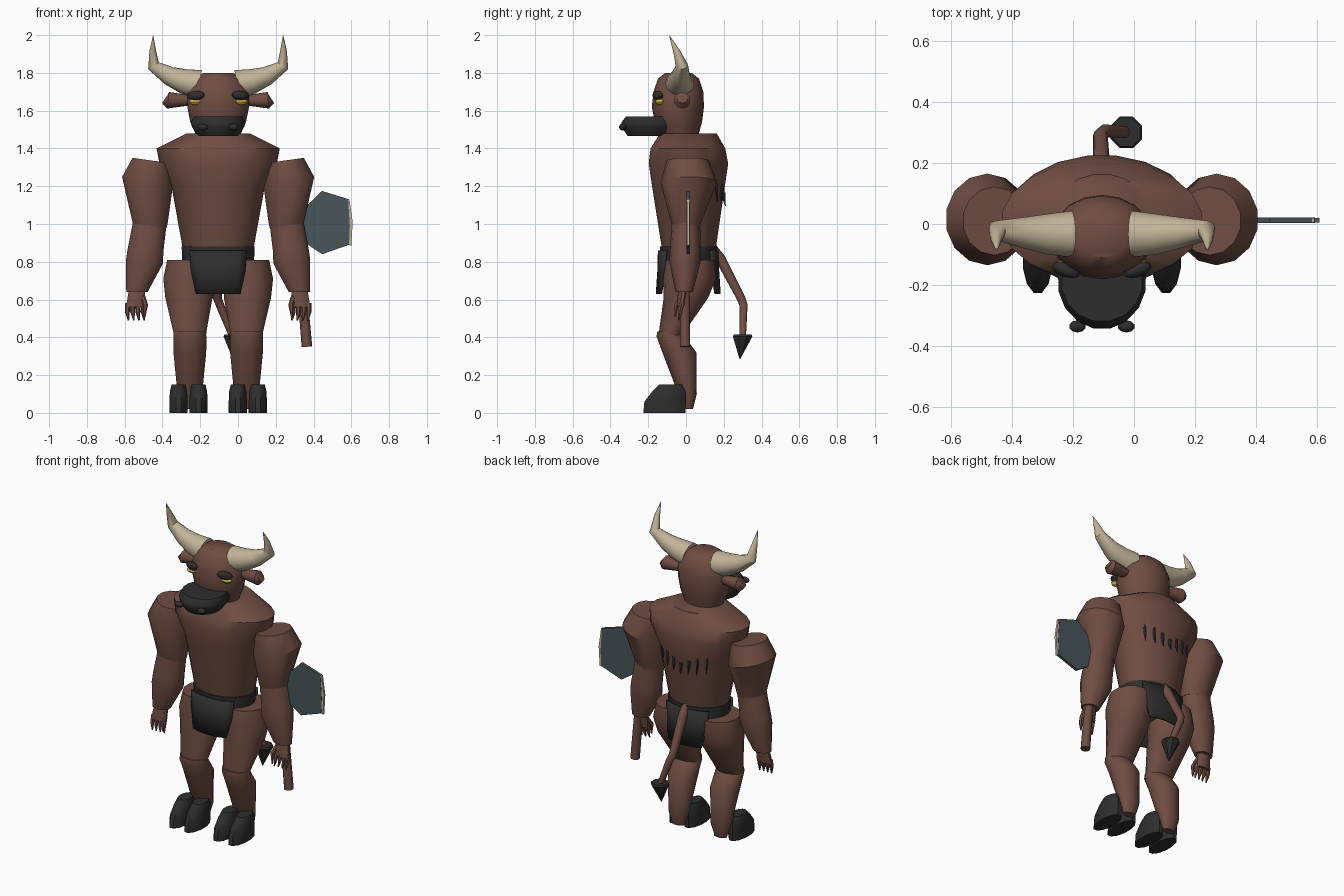
import bpy, bmesh, math
from mathutils import Vector, Matrix

if "Cube" in bpy.data.objects:
    bpy.data.objects.remove(bpy.data.objects["Cube"])

CX = -0.105  # body centre line


def mat(name, rgb):
    m = bpy.data.materials.new(name)
    m.diffuse_color = (*rgb, 1)
    m.use_nodes = True
    m.node_tree.nodes["Principled BSDF"].inputs["Base Color"].default_value = m.diffuse_color
    return m


BROWN = mat("brown_hide", (0.16, 0.074, 0.055))
BLACK = mat("charcoal", (0.027, 0.027, 0.027))
BONE = mat("bone", (0.55, 0.46, 0.32))
GOLD = mat("gold_eye", (0.72, 0.46, 0.06))
SLATE = mat("slate_steel", (0.065, 0.09, 0.105))


def finish(name, bm, m):
    bmesh.ops.recalc_face_normals(bm, faces=bm.faces)
    me = bpy.data.meshes.new(name)
    bm.to_mesh(me)
    bm.free()
    me.materials.append(m)
    ob = bpy.data.objects.new(name, me)
    bpy.context.collection.objects.link(ob)
    return ob


def skin(name, rings, m):
    """Join closed rings of points and cap both ends."""
    bm = bmesh.new()
    vs = [[bm.verts.new(p) for p in r] for r in rings]
    n = len(rings[0])
    for a, b in zip(vs, vs[1:]):
        for i in range(n):
            j = (i + 1) % n
            bm.faces.new((a[i], a[j], b[j], b[i]))
    bm.faces.new(vs[0])
    bm.faces.new(vs[-1])
    return finish(name, bm, m)


def stack(name, s, rings, m, n=14):
    """Horizontal ellipses: (sideways offset, y, z, rx, ry, optional tilt)."""
    out = []
    for d, y, z, rx, ry, *t in rings:
        k = t[0] if t else 0
        out.append([])
        for i in range(n):
            a = 2 * math.pi * (i + 0.5) / n
            u = rx * math.cos(a)
            out[-1].append((CX + s * (d + u), y + ry * math.sin(a), z + k * u))
    return skin(name, out, m)


def tube(name, s, pts, m, n=10):
    """Round tube along (sideways offset, y, z, radius)."""
    P = [Vector((CX + s * p[0], p[1], p[2])) for p in pts]
    out = []
    for i, p in enumerate(P):
        t = (P[min(i + 1, len(P) - 1)] - P[max(i - 1, 0)]).normalized()
        u = t.cross(Vector((0, 1, 0.01))).normalized()
        v = t.cross(u)
        out.append([p + pts[i][3] * (u * math.cos(2 * math.pi * k / n) + v * math.sin(2 * math.pi * k / n))
                    for k in range(n)])
    return skin(name, out, m)


def blob(name, s, loc, size, m, rz=0, ry=0):
    bm = bmesh.new()
    bmesh.ops.create_uvsphere(bm, u_segments=10, v_segments=6, radius=1)
    mx = (Matrix.Translation((CX + s * loc[0], loc[1], loc[2])) @ Matrix.Rotation(s * rz, 4, 'Z')
          @ Matrix.Rotation(s * ry, 4, 'Y') @ Matrix.Diagonal((*size, 1)))
    bm.transform(mx)
    return finish(name, bm, m)


# Torso
stack("torso", 1, [(0, .015, .72, .13, .11), (0, .015, .86, .188, .143), (0, .013, 1.2, .25, .195),
                   (0, .013, 1.32, .315, .213), (0, .01, 1.40, .33, .2), (0, .012, 1.48, .168, .152)], BROWN, 20)

# Belt and hanging cloths
stack("belt", 1, [(0, .014, .80, .192, .152), (0, .014, .88, .196, .153)], BLACK, 20)
for label, side in (("front", -1), ("back", 1)):
    bm = bmesh.new()
    rows = []
    for z, half, depth in ((.86, .15, .155), (.75, .142, .158), (.63, .115, .166)):
        row = []
        for i in range(9):
            x = half * (i / 4 - 1)
            row.append(bm.verts.new((CX + x, .012 + side * depth * math.sqrt(1 - (x / .2) ** 2 * .75), z)))
        rows.append(row)
    for a, b in zip(rows, rows[1:]):
        for i in range(8):
            bm.faces.new((a[i], a[i + 1], b[i + 1], b[i]))
    cloth = finish("cloth_" + label, bm, BLACK)
    mod = cloth.modifiers.new("thickness", 'SOLIDIFY')
    mod.thickness = .012
    mod.offset = 0

# Head and muzzle
stack("head", 1, [(0, -.03, 1.45, .11, .09), (0, -.04, 1.54, .15, .125), (0, -.043, 1.62, .166, .138),
                  (0, -.04, 1.70, .164, .132), (0, -.04, 1.77, .125, .108), (0, -.04, 1.80, .08, .07)], BROWN, 18)
stack("muzzle", 1, [(0, -.20, 1.465, .105, .11), (0, -.19, 1.515, .142, .155),
                    (0, -.19, 1.54, .145, .153), (0, -.19, 1.57, .133, .13)], BLACK, 16)

for label, s in (("left", -1), ("right", 1)):
    # Face details
    blob("nostril_" + label, s, (.08, -.335, 1.513), (.028, .02, .018), BLACK)
    blob("eye_" + label, s, (.122, -.14, 1.647), (.034, .024, .017), GOLD)
    blob("brow_" + label, s, (.117, -.15, 1.68), (.048, .024, .025), BLACK, rz=.35, ry=.1)
    tube("ear_" + label, s, [(.13, -.02, 1.655, .025), (.17, -.02, 1.655, .03), (.265, -.02, 1.655, .044),
                             (.28, -.02, 1.665, .03)], BROWN)
    # Horn with upturned tip
    tube("horn_" + label, s, [(.10, -.033, 1.74, .076), (.18, -.033, 1.755, .066), (.26, -.028, 1.785, .05),
                              (.343, -.022, 1.838, .033), (.346, -.05, 1.915, .018), (.344, -.088, 1.998, .001)],
         BONE, 16)

    # Arm
    stack("upper_arm_" + label, s, [(.36, 0, .98, .09, .074), (.36, 0, 1.01, .096, .08),
                                    (.375, .015, 1.22, .137, .15, .22), (.352, .01, 1.336, .104, .112, .14)], BROWN)
    stack("forearm_" + label, s, [(.43, -.01, .64, .058, .046), (.39, -.005, .80, .1, .083, .1),
                                  (.385, -.003, .86, .098, .082), (.36, 0, 1.02, .092, .074)], BROWN)
    # Hand
    stack("palm_" + label, s, [(.438, -.025, .56, .052, .024), (.434, -.02, .60, .05, .027),
                               (.43, -.01, .66, .043, .03)], BROWN, 10)
    for i in range(4):
        d = .395 + .028 * i
        tube(f"finger_{label}_{i}", s, [(d, -.024, .58, .014), (d + .002, -.032, .535, .013),
                                        (d - .004, -.04, .49, .004)], BROWN, 6)
    tube("thumb_" + label, s, [(.40, -.02, .62, .013), (.385, -.05, .57, .014), (.39, -.058, .51, .005)], BROWN, 6)

    # Leg
    stack("thigh_" + label, s, [(.15, -.085, .39, .087, .055), (.15, -.075, .43, .09, .068),
                                (.155, .0, .61, .128, .118), (.16, .018, .71, .134, .14),
                                (.155, .022, .81, .118, .128)], BROWN)
    stack("shin_" + label, s, [(.15, .012, .02, .04, .025), (.15, .012, .10, .066, .045),
                               (.15, -.002, .15, .072, .058), (.15, -.035, .32, .089, .09),
                               (.15, -.082, .405, .09, .074), (.15, -.09, .43, .086, .062)], BROWN)
    # Cloven hoof
    for part, d in (("inner", .104), ("outer", .21)):
        stack(f"hoof_{part}_{label}", s, [(d, -.115, 0, .05, .115), (d, -.112, .06, .05, .112),
                                          (d, -.09, .115, .047, .09), (d, -.082, .15, .038, .062)], BLACK, 12)

# Tail and pointed tuft
tube("tail", 1, [(0, .14, .87, .028), (0, .18, .82, .028), (-.005, .29, .61, .024), (.01, .305, .57, .022),
                 (.078, .30, .40, .018)], BROWN)
stack("tail_tuft", 1, [(.08, .285, .285, .002, .002), (.08, .30, .405, .056, .056), (.08, .30, .415, .05, .05)],
      BLACK, 8)

# Row of dark spikes across the back
for i in range(-3, 4):
    d = .052 * i
    e = abs(i) / 3
    z = 1.13 + .05 * e
    y = .013 + .19 * math.sqrt(1 - (d / .25) ** 2)
    h = .035 + .025 * e
    tube(f"back_spike_{i + 3}", 1, [(d, y - .008, z + h, .016), (d, y + .006, z - h, .002)], BLACK, 6)

# Axe handle held in the right hand
tube("axe_handle", 1, [(.47, -.005, .35, .028), (.445, -.005, .64, .026), (.40, .01, 1.10, .022)], BROWN, 10)


def plate(name, outline, y, thick, m):
    return skin(name, [[(x, y - thick / 2, z) for x, z in outline], [(x, y + thick / 2, z) for x, z in outline]], m)


# Axe blade with pale cutting edge
plate("axe_blade", [(.28, 1.03), (.40, 1.13), (.445, 1.175), (.583, 1.132), (.592, .99), (.588, .89),
                    (.445, .84), (.37, .89), (.28, .99)], .012, .018, SLATE)
plate("axe_edge", [(.583, 1.132), (.59, 1.13), (.607, 1.01), (.60, .885), (.588, .89), (.592, .99)],
      .012, .014, BONE)

# Smooth shading with sharp creases
for ob in bpy.data.objects:
    ob.select_set(True)
    bpy.context.view_layer.objects.active = ob
bpy.ops.object.shade_smooth_by_angle(angle=math.radians(38))
